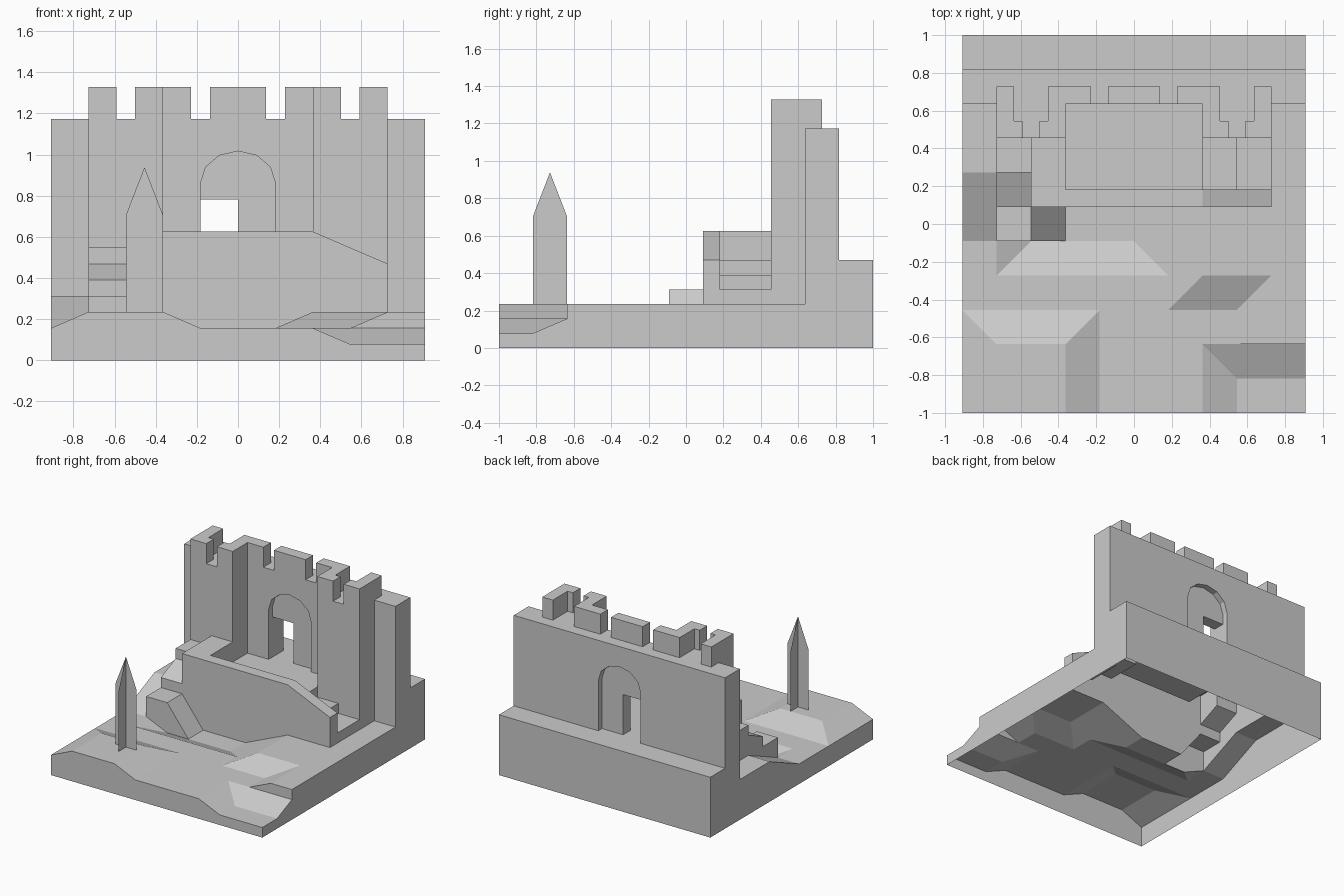
import bpy, math

if "Cube" in bpy.data.objects:
    bpy.data.objects.remove(bpy.data.objects["Cube"])

U, V = 1 / 11, 0.0782          # horizontal and vertical module

grey = bpy.data.materials.new("stone grey")
grey.diffuse_color = (0.6, 0.6, 0.6, 1)
grey.use_nodes = True
grey.node_tree.nodes["Principled BSDF"].inputs["Base Color"].default_value = grey.diffuse_color


def make(name, faces):
    """Object from faces given as lists of module coordinates."""
    verts, index, polys = [], {}, []
    for f in faces:
        ids = []
        for x, y, z in f:
            k = (round(x, 4), round(y, 4), round(z, 4))
            if k not in index:
                index[k] = len(verts)
                verts.append((k[0] * U, k[1] * U, k[2] * V))
            if index[k] not in ids:
                ids.append(index[k])
        if len(ids) > 2:
            polys.append(ids)
    me = bpy.data.meshes.new(name)
    me.from_pydata(verts, [], polys)
    me.materials.append(grey)
    ob = bpy.data.objects.new(name, me)
    bpy.context.collection.objects.link(ob)
    return ob


# Rolling ground: one digit per corner, x = -10..10 step 2
ROWS = {-11: "23332222111", -9: "23332222111", -7: "23332222222",
        -5: "22222222233", -3: "22222223333", -1: "22111123333",
        1: "33111123333"}
XS = list(range(-10, 11, 2))
YS = [-11, -9, -7, -5, -3, -1, 1, 2, 3, 5, 7, 9, 11]


def ground(x, y, y0):
    if y > 1:
        return min(4, 3 + (y - 1) / 2) if x < 0 else 3
    if y == -7 and y0 == -7 and x >= 8:      # small cliff
        return 3
    return int(ROWS[y][(x + 10) // 2])


def height(x, y, x0, y0):
    """Height at corner (x, y) of the cell that starts at (x0, y0)."""
    if y0 >= 9:
        return 6                                        # rear ledge
    if y0 >= 7:
        return 6 if x0 in (-2, 0) else 15               # rear wall, gateway
    if y0 >= 5 and x0 in (-8, -6, 4, 6):
        return 15                                       # towers
    if y0 >= -1 and x0 == -8:                           # left stairs
        return 4 if y0 < 1 else 5 + (y - 1) / 2 if y0 < 3 else 7
    if y0 == -1 and x0 == -6:
        return 4 - (x + 6) * 1.5                        # stair ramp
    if y0 >= 1 and x0 == -6:
        return 8                                        # landing
    if y0 == 1 and -4 <= x0 < 8:
        return 8 if x <= 4 else 8 - (x - 4) / 2         # parapet
    if y0 >= 2 and -4 <= x0 < 8:
        return {4: 5, 6: 4}.get(x0, 6)                  # courtyard, right steps
    return ground(x, y, y0)


# Hollow shell of ground and castle masses
shell = []
for i in range(len(XS) - 1):
    for j in range(len(YS) - 1):
        x0, x1, y0, y1 = XS[i], XS[i + 1], YS[j], YS[j + 1]
        cs = [(x0, y0), (x1, y0), (x1, y1), (x0, y1)]
        p = [(x, y, height(x, y, x0, y0)) for x, y in cs]
        a, b, c, d = p
        if abs(a[2] + c[2] - b[2] - d[2]) < 1e-6:
            shell.append(p)
        elif a[2] != c[2]:
            shell += [[a, b, c], [a, c, d]]
        else:
            shell += [[a, b, d], [b, c, d]]
        # vertical faces down to each lower neighbour
        for k, (di, dj) in enumerate([(0, -1), (1, 0), (0, 1), (-1, 0)]):
            q, r = p[k], p[(k + 1) % 4]
            ni, nj = i + di, j + dj
            inside = 0 <= ni < len(XS) - 1 and 0 <= nj < len(YS) - 1
            lq, lr = [height(s[0], s[1], XS[ni], YS[nj]) if inside else 0
                      for s in (q, r)]
            if q[2] > lq or r[2] > lr:
                jamb = y0 == 7 and di and abs(q[0]) == 2
                hq, hr = (11, 11) if jamb else (q[2], r[2])
                shell.append([(*q[:2], lq), (*r[:2], lr),
                              (*r[:2], hr), (*q[:2], hq)])
make("castle_and_ground", shell)

# Arch head over the gateway, right to left
arc = [(2 * math.cos(math.radians(t)), 11 + 2 * math.sin(math.radians(t)))
       for t in range(0, 181, 30)]
head = [[(-2, 7, 15), (2, 7, 15), (2, 9, 15), (-2, 9, 15)]]
for (xa, za), (xb, zb) in zip(arc, arc[1:]):
    head += [[(xb, 7, zb), (xa, 7, za), (xa, 7, 15), (xb, 7, 15)],
             [(xa, 9, za), (xb, 9, zb), (xb, 9, 15), (xa, 9, 15)],
             [(xa, 7, za), (xb, 7, zb), (xb, 9, zb), (xa, 9, za)]]
make("gate_arch", head)

# Recessed gate panel with a square opening
gate = [(0, 6), (2, 6)] + arc + [(-2, 10), (0, 10)]
n = len(gate)
make("gate_panel",
     [[(x, 7.5, z) for x, z in gate], [(x, 8.5, z) for x, z in gate[::-1]]] +
     [[(*gate[i][:1], 7.5, gate[i][1]), (gate[i][0], 8.5, gate[i][1]),
       (gate[(i + 1) % n][0], 8.5, gate[(i + 1) % n][1]),
       (gate[(i + 1) % n][0], 7.5, gate[(i + 1) % n][1])] for i in range(n)])


# Battlements: plan outlines, mirrored left and right
def merlon(name, o):
    m = len(o)
    make(name, [[(x, y, 17) for x, y in o]] +
         [[(*o[i], 15), (*o[(i + 1) % m], 15),
           (*o[(i + 1) % m], 17), (*o[i], 17)] for i in range(m)])


outer = [(8, 5), (8, 8), (7, 8), (7, 6), (6.5, 6), (6.5, 5)]
inner = [(4, 5), (5.5, 5), (5.5, 6), (5, 6), (5, 8), (2.5, 8), (2.5, 7), (4, 7)]
for label, o in (("outer", outer), ("inner", inner)):
    merlon(label + "_merlon_right", o)
    merlon(label + "_merlon_left", [(-x, y) for x, y in o[::-1]])
merlon("centre_merlon", [(-1.5, 7), (1.5, 7), (1.5, 8), (-1.5, 8)])

# Pointed tree made of two crossed sheets
leaf = [(-1, 3), (1, 3), (1, 9), (0, 12), (-1, 9)]
make("crossed_tree", [[(-5 + s, -8, z) for s, z in leaf],
                      [(-5, -8 + s, z) for s, z in leaf]])
